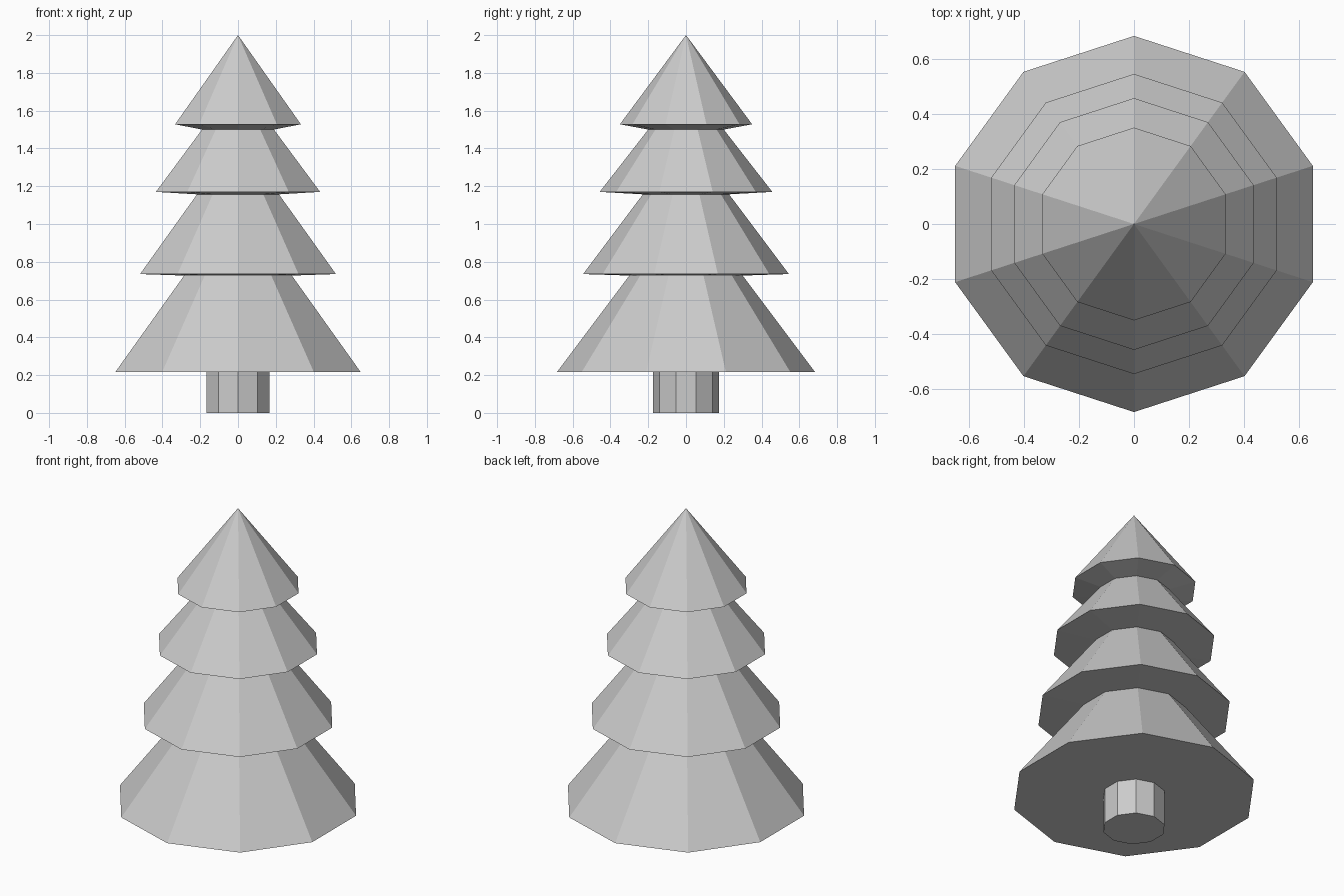
import bpy, bmesh
from math import cos, sin, pi

if "Cube" in bpy.data.objects:
    bpy.data.objects.remove(bpy.data.objects["Cube"])

SIDES = 10


def lathe(name, profile):
    """Flat-faced ten-sided solid from (radius, z) points; radius 0 makes a tip."""
    bm = bmesh.new()
    rings = []
    for r, z in profile:
        if r == 0:
            rings.append([bm.verts.new((0, 0, z))] * SIDES)
        else:
            rings.append([bm.verts.new((r * cos(pi / 2 + 2 * pi * i / SIDES),
                                        r * sin(pi / 2 + 2 * pi * i / SIDES), z))
                          for i in range(SIDES)])
    for low, high in zip(rings, rings[1:]):
        for i in range(SIDES):
            j = (i + 1) % SIDES
            corners = [low[i], low[j], high[j], high[i]]
            bm.faces.new(list(dict.fromkeys(corners)))
    # close the open ends
    for ring, (r, z) in ((rings[0], profile[0]), (rings[-1], profile[-1])):
        if r:
            bm.faces.new(ring)
    bmesh.ops.recalc_face_normals(bm, faces=bm.faces[:])
    mesh = bpy.data.meshes.new(name)
    bm.to_mesh(mesh)
    bm.free()
    obj = bpy.data.objects.new(name, mesh)
    bpy.context.collection.objects.link(obj)
    return obj


# Trunk
lathe("trunk", [(0.174, 0), (0.174, 0.216)])

# Foliage: four stacked skirts, each rim overhanging the neck below it
lathe("foliage", [
    (0.683, 0.216), (0.30, 0.727),
    (0.545, 0.735), (0.228, 1.157),
    (0.457, 1.17), (0.20, 1.50),
    (0.35, 1.528), (0, 2.0),
])
